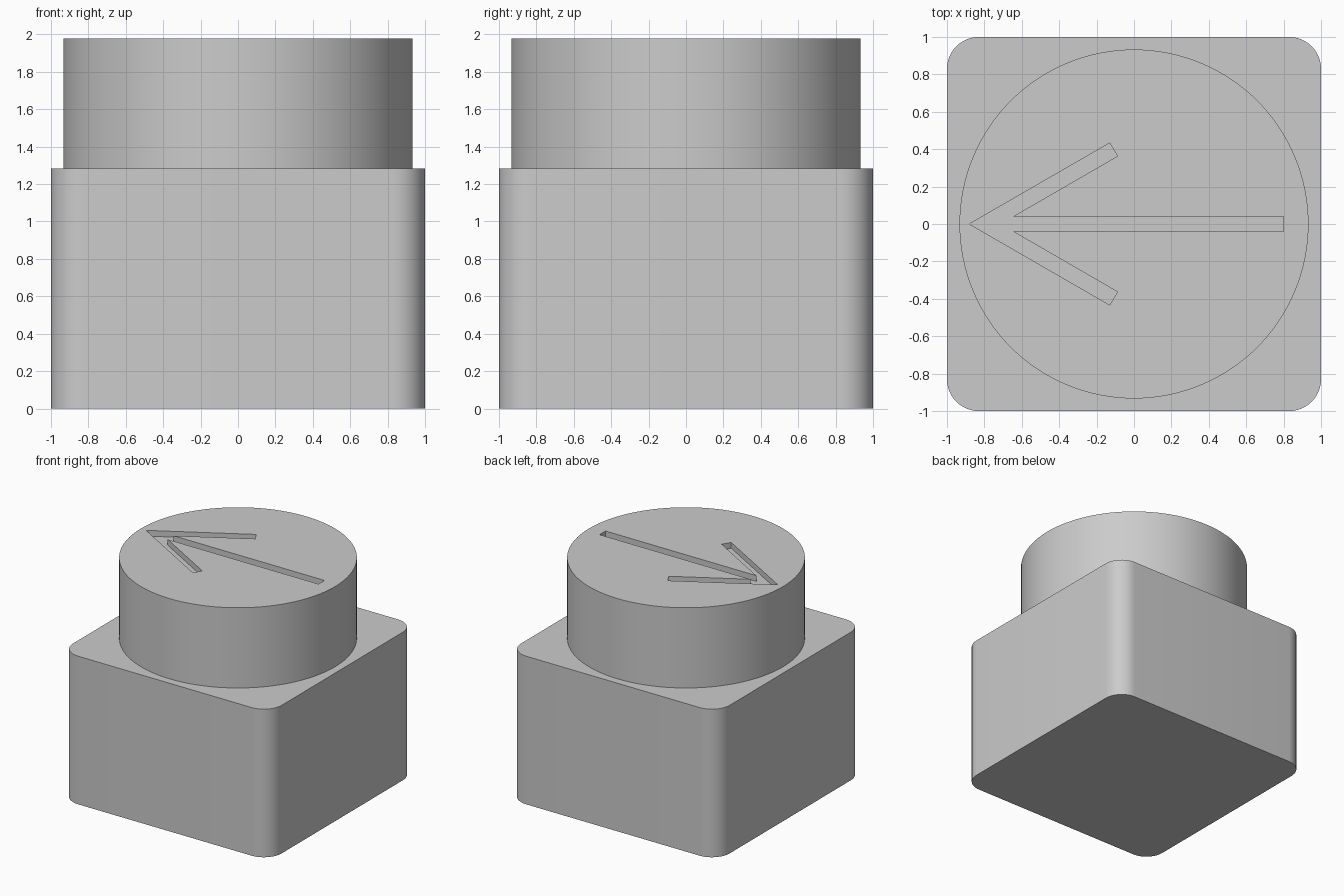
import bpy, bmesh, math
from mathutils import Vector

if "Cube" in bpy.data.objects:
    bpy.data.objects.remove(bpy.data.objects["Cube"])

BODY_TOP, KNOB_TOP = 1.283, 1.978
HALF, CORNER, KNOB_RADIUS = 1.0, 0.17, 0.933
GROOVE_DEPTH = 0.05

grey = bpy.data.materials.new("plain grey")
grey.use_nodes = True
colour = (0.6, 0.6, 0.6, 1)
grey.diffuse_color = colour
grey.node_tree.nodes["Principled BSDF"].inputs["Base Color"].default_value = colour


def prism(name, outline, bottom, top):
    """Extrude a flat counter-clockwise outline between two heights."""
    bm = bmesh.new()
    face = bm.faces.new([bm.verts.new((x, y, bottom)) for x, y in outline])
    result = bmesh.ops.extrude_face_region(bm, geom=[face], use_keep_orig=True)
    raised = [g for g in result["geom"] if isinstance(g, bmesh.types.BMVert)]
    bmesh.ops.translate(bm, verts=raised, vec=(0, 0, top - bottom))
    bmesh.ops.recalc_face_normals(bm, faces=bm.faces)
    mesh = bpy.data.meshes.new(name)
    bm.to_mesh(mesh)
    bm.free()
    mesh.materials.append(grey)
    obj = bpy.data.objects.new(name, mesh)
    bpy.context.collection.objects.link(obj)
    return obj


def arc(cx, cy, radius, start, sweep, steps):
    return [(cx + radius * math.cos(start + sweep * i / steps),
             cy + radius * math.sin(start + sweep * i / steps))
            for i in range(steps + 1)]


def select_only(obj):
    bpy.ops.object.select_all(action="DESELECT")
    obj.select_set(True)
    bpy.context.view_layer.objects.active = obj


# Square body with rounded upright corners
inset = HALF - CORNER
body_outline = []
for i, (sx, sy) in enumerate([(1, 1), (-1, 1), (-1, -1), (1, -1)]):
    body_outline += arc(sx * inset, sy * inset, CORNER, i * math.pi / 2, math.pi / 2, 12)
body = prism("body", body_outline, 0, BODY_TOP)

# Round knob on top
knob_outline = arc(0, 0, KNOB_RADIUS, 0, math.tau, 128)[:-1]
knob = prism("knob", knob_outline, BODY_TOP, KNOB_TOP)

# Arrow groove: half outline from tip to tail, mirrored across x
half = [(-0.88, 0), (-0.13, -0.433), (-0.088, -0.363), (-0.645, -0.041), (0.8, -0.041)]
arrow_outline = half + [(x, -y) for x, y in reversed(half[1:])]
cutter = prism("arrow_cutter", arrow_outline, KNOB_TOP - GROOVE_DEPTH, KNOB_TOP + 0.1)
cutter.hide_render = True
cut = knob.modifiers.new("arrow_groove", "BOOLEAN")
cut.operation = "DIFFERENCE"
cut.solver = "EXACT"
cut.object = cutter
select_only(knob)
bpy.ops.object.modifier_apply(modifier=cut.name)
bpy.data.objects.remove(cutter)

# Smooth round walls, sharp rims
for part in (body, knob):
    select_only(part)
    bpy.ops.object.shade_smooth_by_angle(angle=math.radians(30))
